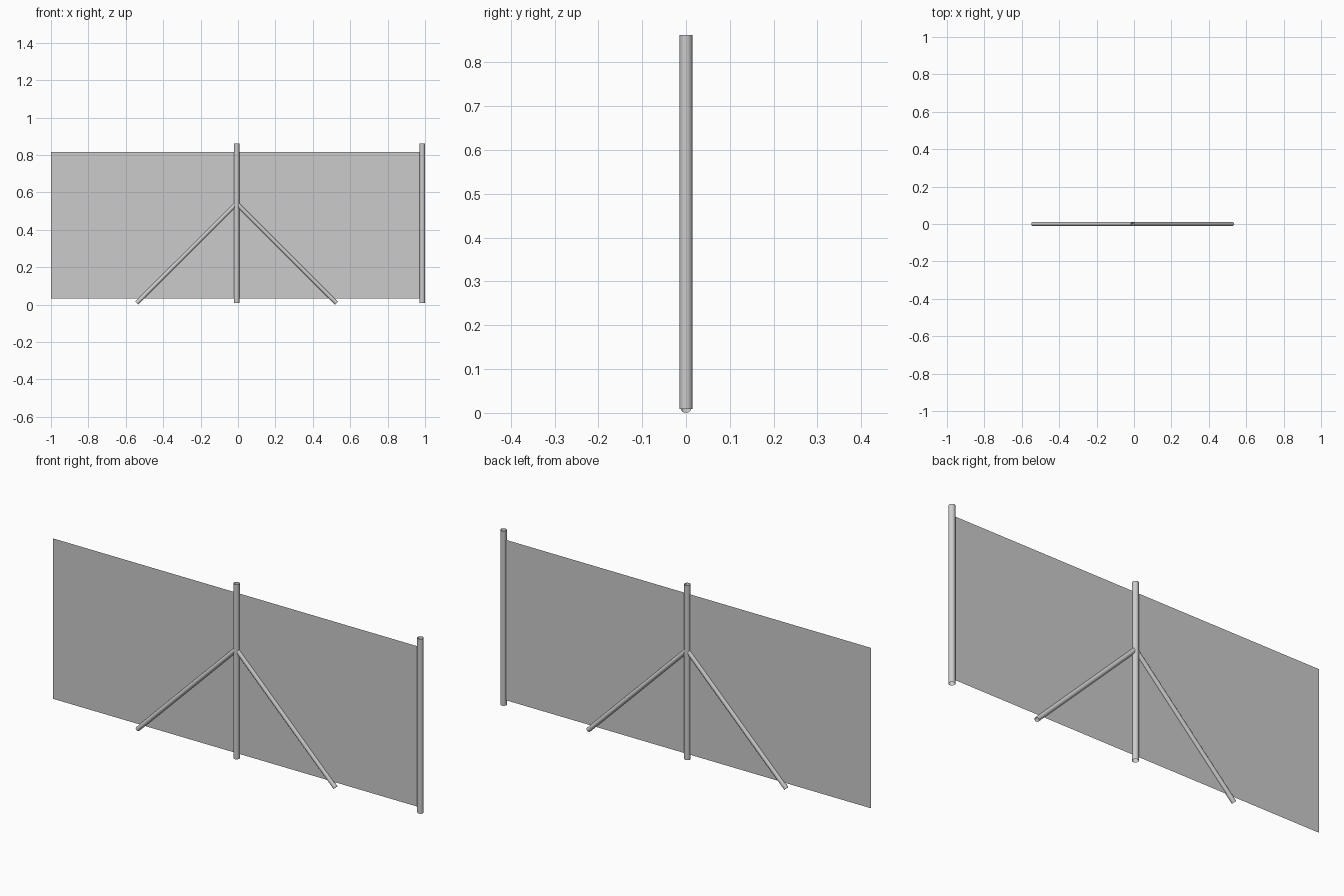
import bpy
from mathutils import Vector

if "Cube" in bpy.data.objects:
    bpy.data.objects.remove(bpy.data.objects["Cube"])

MID_X, END_X = -0.0075, 0.9855


def tube(name, start, end, radius):
    """Open-ended pipe between two points."""
    a, b = Vector(start), Vector(end)
    axis = b - a
    bpy.ops.mesh.primitive_cylinder_add(
        vertices=16, radius=radius, depth=axis.length,
        end_fill_type='NOTHING', location=(a + b) / 2,
        rotation=axis.to_track_quat('Z', 'Y').to_euler())
    obj = bpy.context.object
    obj.name = name
    bpy.ops.object.shade_smooth_by_angle()
    return obj


# Upright posts
for name, x in (("middle_post", MID_X), ("end_post", END_X)):
    tube(name, (x, 0, 0.009), (x, 0, 0.862), 0.0147)

# Diagonal braces
for name, side in (("left_brace", -1), ("right_brace", 1)):
    tube(name, (MID_X + side * 0.534, 0, 0.008), (MID_X, 0, 0.541), 0.011)

# Flat mesh panel
mesh = bpy.data.meshes.new("fence_panel")
mesh.from_pydata([(-1, 0, 0.033), (END_X, 0, 0.033),
                  (END_X, 0, 0.816), (-1, 0, 0.816)], [], [(0, 1, 2, 3)])
panel = bpy.data.objects.new("fence_panel", mesh)
bpy.context.collection.objects.link(panel)
